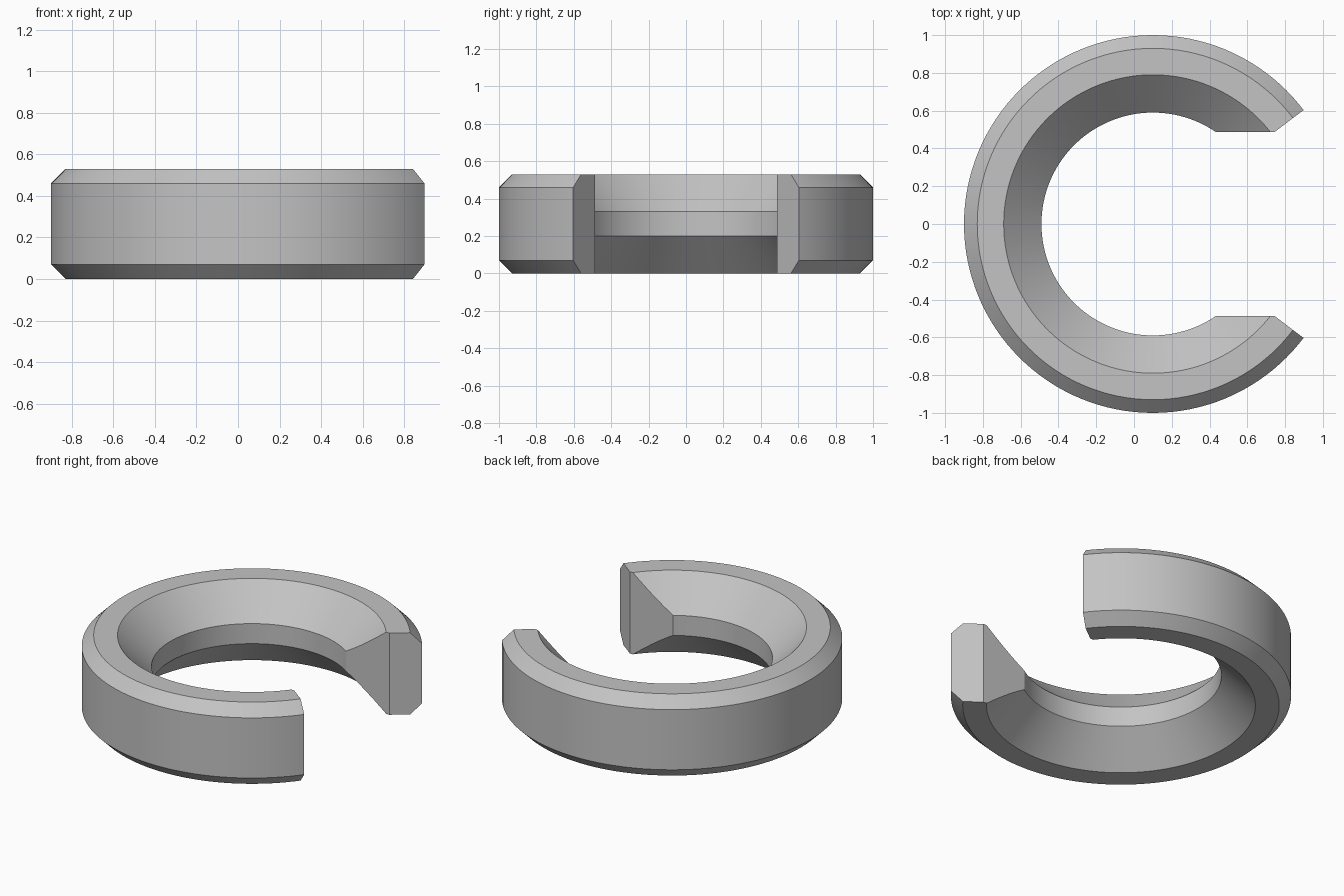
import bpy, bmesh, math

if "Cube" in bpy.data.objects:
    bpy.data.objects.remove(bpy.data.objects["Cube"], do_unlink=True)

CENTRE_X = 0.1
HEIGHT = 0.53
SEGMENTS = 128
GAP_HALF_WIDTH = 0.487
GAP_ANGLE = math.radians(37.1)

steel = bpy.data.materials.new("light grey steel")
steel.use_nodes = True
colour = (0.55, 0.55, 0.55, 1)
steel.diffuse_color = colour
steel.node_tree.nodes["Principled BSDF"].inputs["Base Color"].default_value = colour


def make_object(name, bm):
    bmesh.ops.recalc_face_normals(bm, faces=bm.faces)
    mesh = bpy.data.meshes.new(name)
    bm.to_mesh(mesh)
    bm.free()
    mesh.materials.append(steel)
    obj = bpy.data.objects.new(name, mesh)
    bpy.context.collection.objects.link(obj)
    return obj


# Ring: bevelled outside, tapered bore, as (radius, height) pairs
profile = [(0.93, 0), (1, 0.07), (1, 0.46), (0.93, HEIGHT),
           (0.79, HEIGHT), (0.59, 0.33), (0.59, 0.2), (0.79, 0)]
bm = bmesh.new()
loops = []
for i in range(SEGMENTS):
    a = math.tau * i / SEGMENTS
    loops.append([bm.verts.new((CENTRE_X + r * math.cos(a), r * math.sin(a), z))
                  for r, z in profile])
for i in range(SEGMENTS):
    here, there = loops[i], loops[(i + 1) % SEGMENTS]
    for j in range(len(profile)):
        k = (j + 1) % len(profile)
        bm.faces.new((here[j], there[j], there[k], here[k]))
ring = make_object("split_ring", bm)

# Gap cutter: straight slot that flares radially towards the rim
slope = math.tan(GAP_ANGLE)
half = [(CENTRE_X, GAP_HALF_WIDTH),
        (CENTRE_X + GAP_HALF_WIDTH / slope, GAP_HALF_WIDTH),
        (CENTRE_X + 1.2, 1.2 * slope)]
outline = half + [(x, -y) for x, y in reversed(half)]
bm = bmesh.new()
base = bm.faces.new([bm.verts.new((x, y, -0.2)) for x, y in outline])
top = bmesh.ops.extrude_face_region(bm, geom=[base])["geom"]
bmesh.ops.translate(bm, vec=(0, 0, 1), verts=[v for v in top if isinstance(v, bmesh.types.BMVert)])
cutter = make_object("gap_cutter", bm)
cutter.hide_render = True

# Cut the gap, then discard the cutter
cut = ring.modifiers.new("gap", "BOOLEAN")
cut.operation = "DIFFERENCE"
cut.solver = "EXACT"
cut.object = cutter
bpy.ops.object.select_all(action="DESELECT")
ring.select_set(True)
bpy.context.view_layer.objects.active = ring
bpy.ops.object.modifier_apply(modifier=cut.name)
bpy.data.objects.remove(cutter, do_unlink=True)
bpy.ops.object.shade_smooth_by_angle(angle=math.radians(25))
